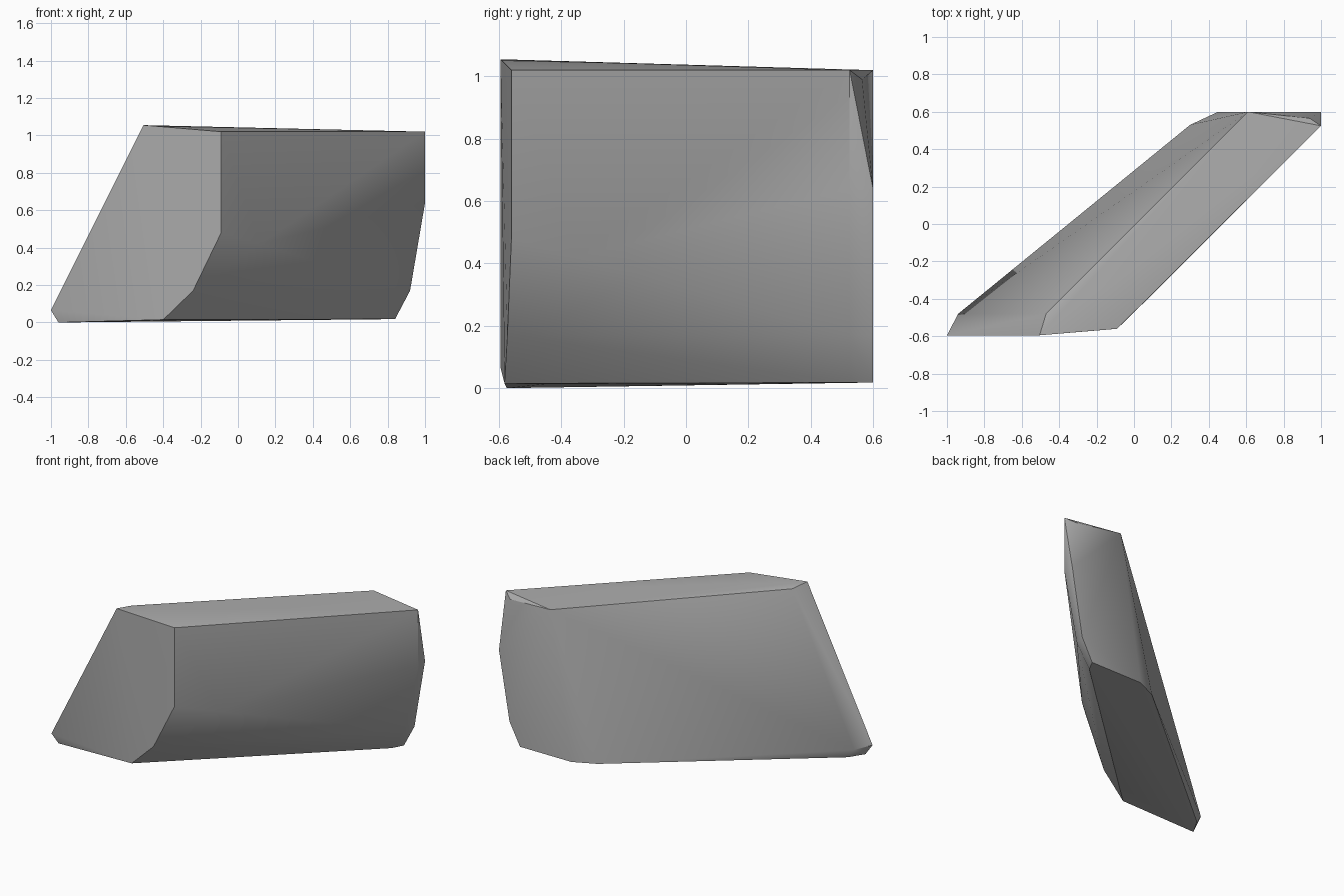
import bpy
import bmesh
import math

# Remove the default object
default_cube = bpy.data.objects.get("Cube")
if default_cube:
    bpy.data.objects.remove(default_cube, do_unlink=True)


def make_material(name, colour):
    material = bpy.data.materials.new(name)
    material.use_nodes = True
    material.diffuse_color = colour
    shader = material.node_tree.nodes["Principled BSDF"]
    shader.inputs["Base Color"].default_value = colour
    shader.inputs["Roughness"].default_value = 0.8
    return material


def convex_block(name, outlines, material):
    """Wrap one tight convex skin around several corner outlines."""
    mesh = bpy.data.meshes.new(name)
    bm = bmesh.new()
    for outline in outlines:
        for corner in outline:
            bm.verts.new(corner)
    hull = bmesh.ops.convex_hull(bm, input=bm.verts[:])
    spare = {item for key in ("geom_interior", "geom_unused")
             for item in hull[key] if isinstance(item, bmesh.types.BMVert)}
    bmesh.ops.delete(bm, geom=list(spare), context="VERTS")
    bmesh.ops.recalc_face_normals(bm, faces=bm.faces[:])
    bm.to_mesh(mesh)
    bm.free()
    mesh.materials.append(material)
    block = bpy.data.objects.new(name, mesh)
    bpy.context.collection.objects.link(block)
    return block


# Front end, running round the sloping end face
front_outline = [(-1, -.595, .065), (-.505, -.595, 1.055), (-.09, -.56, 1.02),
                 (-.09, -.56, .48), (-.24, -.573, .17), (-.4, -.582, .015),
                 (-.96, -.575, 0)]

# Narrow bevel between the front end and the long rear side
bevel_outline = [(-.47, -.48, 1.04), (-.94, -.48, .06), (-.9, -.47, .003)]

# Lower break of the long outer side
side_outline = [(.12, -.355, .42), (-.27, -.45, .013)]

# Inner edge of the back end
shoulder_outline = [(1, .525, 1.02), (1, .525, .64), (.9, .525, .17),
                    (.8, .525, .018), (.3, .53, .018)]

# Back end with its clipped upper corner
back_outline = [(.61, .6, 1.02), (.94, .565, .99), (1, .6, .64),
                (.92, .6, .17), (.84, .6, .018), (.45, .6, .018),
                (.58, .6, .7)]

stone_grey = make_material("stone grey", (.42, .42, .42, 1))
block = convex_block("slanted_block",
                     [front_outline, bevel_outline, side_outline,
                      shoulder_outline, back_outline], stone_grey)

# Soft lower chamfers, crisp main edges
bpy.ops.object.select_all(action="DESELECT")
block.select_set(True)
bpy.context.view_layer.objects.active = block
bpy.ops.object.shade_smooth_by_angle(angle=math.radians(30))
